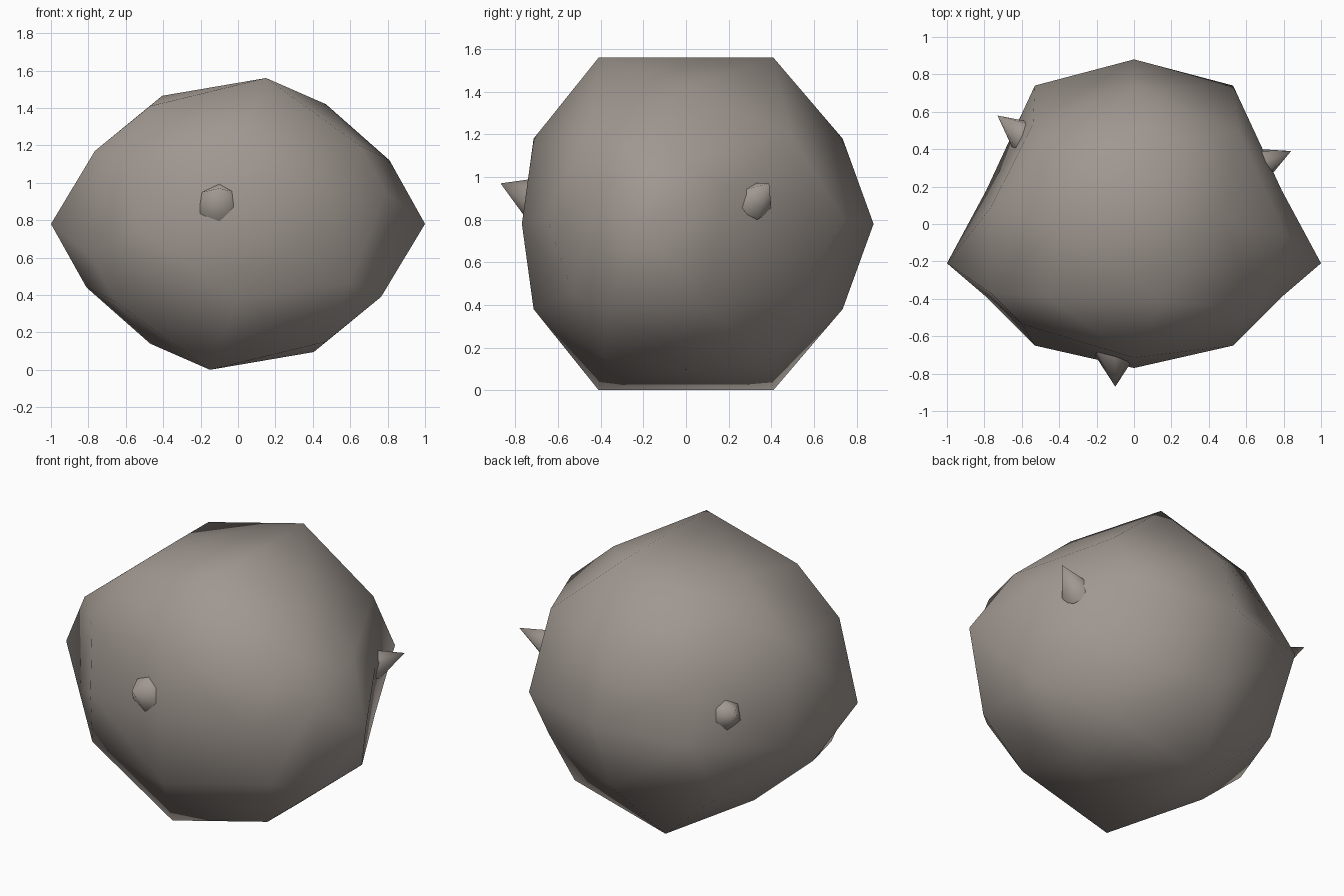
import bpy
import bmesh
from mathutils import Vector

cube = bpy.data.objects.get("Cube")
if cube:
    bpy.data.objects.remove(cube, do_unlink=True)

MIDDLE = 0.78

stone = bpy.data.materials.new("warm_grey_stone")
stone.use_nodes = True
colour = (0.35, 0.31, 0.28, 1)
stone.diffuse_color = colour
stone.node_tree.nodes["Principled BSDF"].inputs["Base Color"].default_value = colour


def finish(name, bm):
    bmesh.ops.recalc_face_normals(bm, faces=bm.faces)
    for face in bm.faces:
        face.smooth = True
    mesh = bpy.data.meshes.new(name)
    bm.to_mesh(mesh)
    bm.free()
    mesh.materials.append(stone)
    obj = bpy.data.objects.new(name, mesh)
    bpy.context.collection.objects.link(obj)
    return obj


# Ball corners by family: direction on a round ball, distorted place, y shift,
# and flare (how much wider the corner sits at the front than at the back).
# Each family repeats by mirroring in y and by a half turn about the y axis.
families = [
    ((1, 0, 0), (1, 0, 0), -.21, 0),
    ((.447, 0, .894), (.47, 0, .64), .02, 0),
    ((.447, .851, .276), (.53, .695, .02), .045, 0),
    ((.447, .526, -.724), (.47, .39, -.63), 0, 0),
    ((.526, 0, -.851), (.405, 0, -.685), 0, 0),
    ((.851, 0, .526), (.81, 0, .34), -.06, 0),
    ((.851, .5, .162), (.79, .285, .17), -.105, 0),
    ((.851, .309, -.426), (.765, .23, -.39), -.14, 0),
    ((.526, .5, .688), (.605, .475, .42), .015, .045),
    ((.526, .809, -.263), (.57, .535, -.315), 0, .03),
    ((0, 1, 0), (0, .825, 0), .055, 0),
    ((0, .809, .588), (0, .725, .4), .01, 0),
    ((0, .309, .951), (.15, .41, .78), 0, 0),
]

# Boulder: triangulated ball, then each corner moved to its place
bm = bmesh.new()
targets = {}
for (dx, dy, dz), (x, y, z), shift, flare in families:
    for side in ((1, -1) if dy else (1,)):
        for turn in ((1, -1) if dx or dz else (1,)):
            vert = bm.verts.new((turn * dx, side * dy, turn * dz))
            targets[vert] = Vector((turn * (x - side * flare), side * y + shift,
                                    turn * z + MIDDLE))
bmesh.ops.convex_hull(bm, input=list(bm.verts))
for vert, target in targets.items():
    vert.co = target
finish("boulder", bm)


# Spikes: small cones rooted inside the boulder
def spike(name, tip, axis, radius, length=0.2):
    axis = Vector(axis).normalized()
    bm = bmesh.new()
    bmesh.ops.create_cone(bm, cap_ends=False, segments=6, radius1=radius,
                          radius2=0, depth=length)
    bmesh.ops.remove_doubles(bm, verts=bm.verts, dist=0.0001)
    turn = axis.to_track_quat("Z", "Y")
    for vert in bm.verts:
        vert.co = turn @ (vert.co - Vector((0, 0, length / 2))) + Vector(tip)
    finish(name, bm)


spike("front_spike", (-.1, -.87, .97), (0, -.92, .39), .12)
spike("left_spike", (.84, .39, .97), (.83, .36, .42), .095)
spike("right_spike", (-.73, .58, .95), (-.7, .55, .42), .095)
